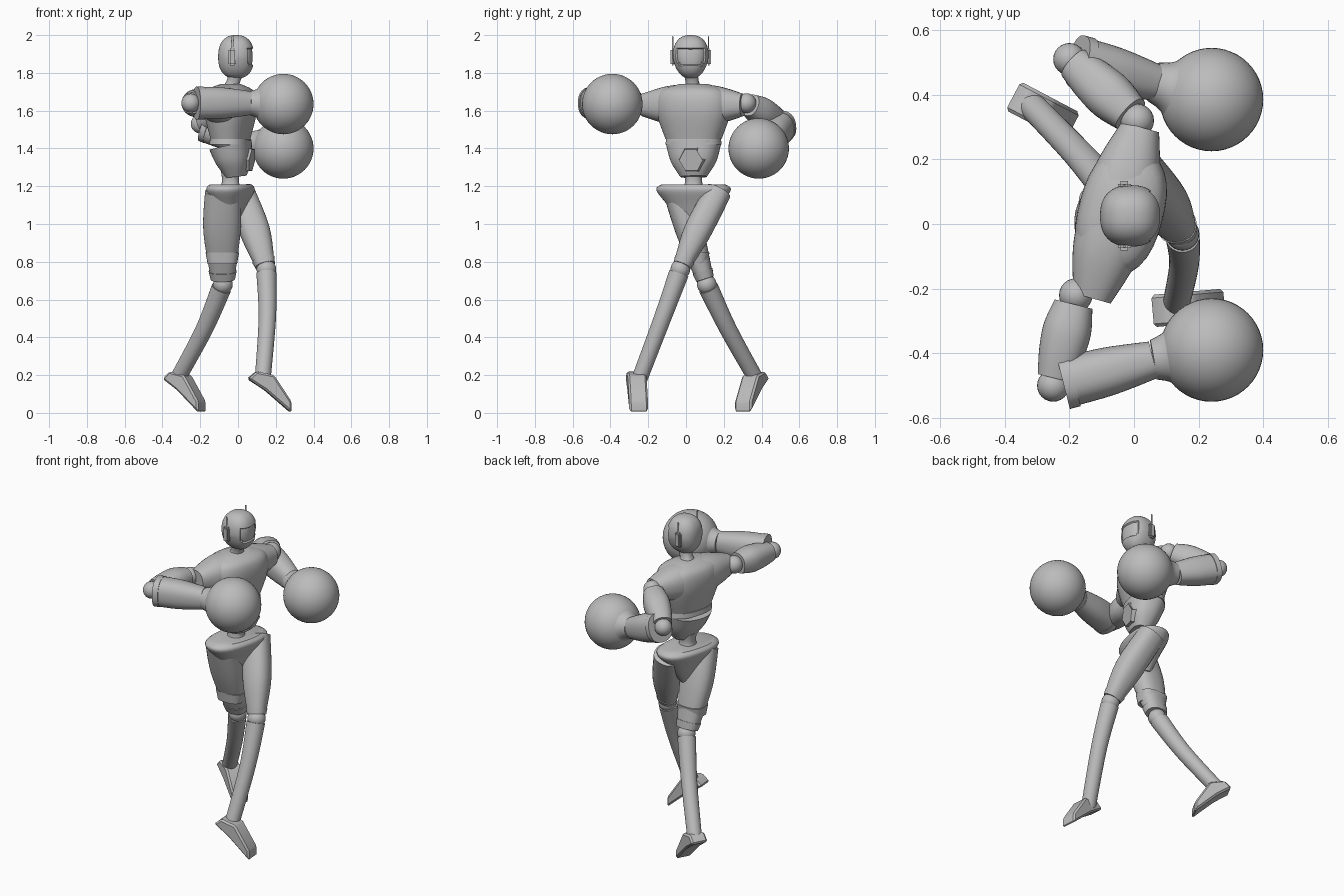
import bpy, bmesh, math
from mathutils import Vector, Matrix

old = bpy.data.objects.get("Cube")
if old:
    bpy.data.objects.remove(old, do_unlink=True)

grey_colour = (.5, .5, .5, 1)
grey = bpy.data.materials.new("plain grey")
grey.use_nodes = True
grey.diffuse_color = grey_colour
grey.node_tree.nodes["Principled BSDF"].inputs["Base Color"].default_value = grey_colour

FORWARD, SIDEWAYS, UP = Vector((1, 0, 0)), Vector((0, 1, 0)), Vector((0, 0, 1))
TWIST = Matrix.Rotation(math.radians(-15), 4, 'Z')
TURNED = TWIST @ FORWARD
SIDES = {"left": 1, "right": -1}


def finish(name, bm, sharp=40):
    """Turn a bmesh into a shaded grey object."""
    bmesh.ops.recalc_face_normals(bm, faces=bm.faces)
    mesh = bpy.data.meshes.new(name)
    bm.to_mesh(mesh)
    bm.free()
    mesh.materials.append(grey)
    part = bpy.data.objects.new(name, mesh)
    bpy.context.collection.objects.link(part)
    bpy.ops.object.select_all(action='DESELECT')
    part.select_set(True)
    bpy.context.view_layer.objects.active = part
    bpy.ops.object.shade_smooth_by_angle(angle=math.radians(sharp))


def smooth_path(rows, steps=5):
    """Hermite curve through the rows, with slopes taken from the neighbours."""
    last = len(rows) - 1
    slope = [(rows[min(i + 1, last)] - rows[max(i - 1, 0)]) / 2 for i in range(last + 1)]
    path = []
    for i in range(last):
        for step in range(steps):
            t = step / steps
            ease = t * t * (3 - 2 * t)
            path.append(rows[i].lerp(rows[i + 1], ease)
                        + slope[i] * t * (1 - t) ** 2 - slope[i + 1] * t * t * (1 - t))
    return path + [rows[last]]


def tube(name, points, radii, side=FORWARD, flat=1, square=2.4, around=32):
    """Skin along a path; flat is the radius along side relative to the one across."""
    points = [Vector(p) for p in points]
    if len(points) == 2:
        start, end = points
        points = [start.lerp(end, i / (len(radii) - 1)) for i in range(len(radii))]
    path = smooth_path([Vector((*p, r)) for p, r in zip(points, radii)])
    centres = [row.to_3d() for row in path]
    bm = bmesh.new()
    rings = []
    for i, row in enumerate(path):
        along = (centres[min(i + 1, len(path) - 1)] - centres[max(i - 1, 0)]).normalized()
        u = (side - along * side.dot(along)).normalized()
        v = along.cross(u)
        ring = []
        for k in range(around):
            angle = math.tau * k / around
            c, s = math.cos(angle), math.sin(angle)
            reach = row.w / (abs(c) ** square + abs(s) ** square) ** (1 / square)
            ring.append(bm.verts.new(centres[i] + (u * c * flat + v * s) * reach))
        rings.append(ring)
    for low, high in zip(rings, rings[1:]):
        for k in range(around):
            after = (k + 1) % around
            bm.faces.new((low[k], low[after], high[after], high[k]))
    bm.faces.new(rings[0])
    bm.faces.new(rings[-1])
    finish(name, bm)


def ball(name, centre, radius, segments=24):
    bm = bmesh.new()
    bmesh.ops.create_uvsphere(bm, u_segments=segments, v_segments=segments // 2, radius=radius,
                              matrix=Matrix.Translation(centre))
    finish(name, bm)


def block(name, centre, size, bevel):
    bm = bmesh.new()
    bmesh.ops.create_cube(bm, size=1, matrix=Matrix.LocRotScale(centre, None, Vector(size)))
    bmesh.ops.bevel(bm, geom=bm.edges[:], offset=bevel, segments=2, affect='EDGES')
    finish(name, bm)


def foot(name, heel, stride):
    """Raised-heel foot: a side profile thickened evenly."""
    profile = [(0, .18), (.04, .22), (.12, .2), (.2, .06), (.2, 0), (.08, .12)]
    heel, stride = Vector(heel), Vector(stride)
    across = stride.cross(UP).normalized() * .1
    bm = bmesh.new()
    outline = [bm.verts.new(heel + stride * a + UP * z - across / 2) for a, z in profile]
    grown = bmesh.ops.extrude_face_region(bm, geom=[bm.faces.new(outline)])["geom"]
    bmesh.ops.translate(bm, vec=across, verts=[g for g in grown if isinstance(g, bmesh.types.BMVert)])
    bmesh.ops.recalc_face_normals(bm, faces=bm.faces)
    bmesh.ops.bevel(bm, geom=bm.edges[:], offset=.01, segments=1, affect='EDGES')
    finish(name, bm, sharp=30)


def core(height):
    """Point on the body axis."""
    return Vector((-.04, .04, height))


# Head: a slightly boxy ball, narrowed at the jaw, with a sunken visor
head = Vector((-.01, .025, 1.885))
bm = bmesh.new()
bmesh.ops.create_uvsphere(bm, u_segments=48, v_segments=32, radius=1)
for vert in bm.verts:
    vert.co /= sum(abs(c) ** 2.4 for c in vert.co) ** (1 / 2.4)
    jaw = 1 + .2 * min(vert.co.z, 0)
    vert.co = head + Vector((vert.co.x * .095, vert.co.y * .095 * jaw, vert.co.z * .115))
bm.normal_update()
face_plate = [f for f in bm.faces if f.normal.x > .6 and abs(f.calc_center_median().z - head.z) < .045]
bmesh.ops.inset_region(bm, faces=face_plate, thickness=.004, depth=-.008)
finish("head", bm)

for side, sign in SIDES.items():
    ear = head + Vector((-.02, sign * .095, 0))
    block(side + "_ear", ear, (.04, .025, .09), .008)
    block(side + "_antenna", ear + UP * .06, (.01, .006, .1), .002)

# Torso, twisted to bring the left shoulder forward
tube("neck", [core(1.7), head - UP * .08], [.05, .035, .04])
tube("chest", [core(1.45), core(1.6), core(1.7), core(1.74)], [.15, .2, .18, .08], TURNED, .65)
tube("shoulders", [(-.13, -.23, 1.63), (.02, .3, 1.63)], [.06, .1, .11, .1, .06])
tube("waistband", [core(1.42), core(1.45)], [.15, .146], TURNED, .7)
tube("abdomen", [(-.01, .04, 1.25), (-.02, .04, 1.33), core(1.42)], [.07, .12, .145], TURNED, .75)
tube("spine", [core(1.17), core(1.28)], [.06, .045, .05])
tube("pelvis", [core(.98), core(1.1), core(1.18), core(1.21)], [.05, .14, .2, .17], TURNED, .58)

# Six-sided belt plate with a raised rim
bm = bmesh.new()
facing_front = TWIST @ Matrix.Rotation(math.radians(98), 4, 'Y')
bmesh.ops.create_cone(bm, cap_ends=True, segments=6, radius1=.075, radius2=.065, depth=.03,
                      matrix=Matrix.Translation((.06, .03, 1.34)) @ facing_front)
plate_front = max(bm.faces, key=lambda f: f.calc_center_median().x)
bmesh.ops.inset_region(bm, faces=[plate_front], thickness=.014, depth=-.01)
finish("belt_plate", bm, sharp=25)

# Legs: thigh, cuff, knee ball and shin, in a crossed stride
legs = {
    "left": dict(hip=(.01, .17, 1.17), thigh=(.09, .06, .96), knee=(.15, -.03, .76),
                 shin=(.155, -.125, .5), ankle=(.13, -.25, .17), depth=1.1),
    "right": dict(hip=(-.08, -.05, 1.17), thigh=(-.085, .02, .96), knee=(-.08, .11, .68),
                  shin=(-.18, .225, .44), ankle=(-.32, .37, .18), depth=1.35),
}
for side, leg in legs.items():
    hip, thigh, knee, shin, ankle = (Vector(leg[k]) for k in ("hip", "thigh", "knee", "shin", "ankle"))
    cuff = knee.lerp(thigh, .1)
    tube(side + "_thigh", [hip, thigh, cuff], [.07, .073, .046], flat=leg["depth"])
    tube(side + "_knee_cuff", [cuff, knee.lerp(thigh, .25)], [.048, .055], flat=leg["depth"])
    ball(side + "_knee", knee, .052)
    tube(side + "_shin", [knee.lerp(shin, .08), shin, ankle], [.053, .046, .042], square=2)
foot("left_foot", (.05, -.27, 0), (1.15, .1, 0))
foot("right_foot", (-.38, .4, 0), (.95, -.5, 0))

# Raised right knee guard
guard = Vector(legs["right"]["thigh"]).lerp(Vector(legs["right"]["knee"]), .4)
tube("right_knee_guard", [guard, guard - UP * .06], [.068, .06], flat=1.3, square=3)

# Arms: shoulder ball, upper arm, elbow, forearm, flared cuff and round glove
arms = {
    "right": dict(shoulder=(-.18, -.22, 1.64), elbow=(-.25, -.5, 1.64),
                  wrist=(.06, -.42, 1.64), glove=(.24, -.39, 1.635)),
    "left": dict(shoulder=(.01, .32, 1.64), elbow=(-.2, .51, 1.53),
                 wrist=(.06, .44, 1.43), glove=(.24, .385, 1.4)),
}
for side, arm in arms.items():
    shoulder, elbow, wrist, glove = (Vector(arm[k]) for k in ("shoulder", "elbow", "wrist", "glove"))
    fore = elbow.lerp(wrist, .1)
    ball(side + "_shoulder_joint", shoulder, .052)
    tube(side + "_upper_arm", [shoulder.lerp(elbow, .1), elbow.lerp(shoulder, .08)], [.06, .075, .07, .055], UP)
    ball(side + "_elbow", elbow, .05)
    tube(side + "_forearm", [fore, wrist], [.078, .075, .058], UP, 1.1)
    tube(side + "_elbow_guard", [fore, fore.lerp(wrist, .12)], [.083, .083], UP, 1.05)
    tube(side + "_glove_cuff", [wrist, wrist.lerp(glove, .5)], [.062, .08, .125], UP, square=2)
    ball(side + "_glove", glove, .16, segments=48)
